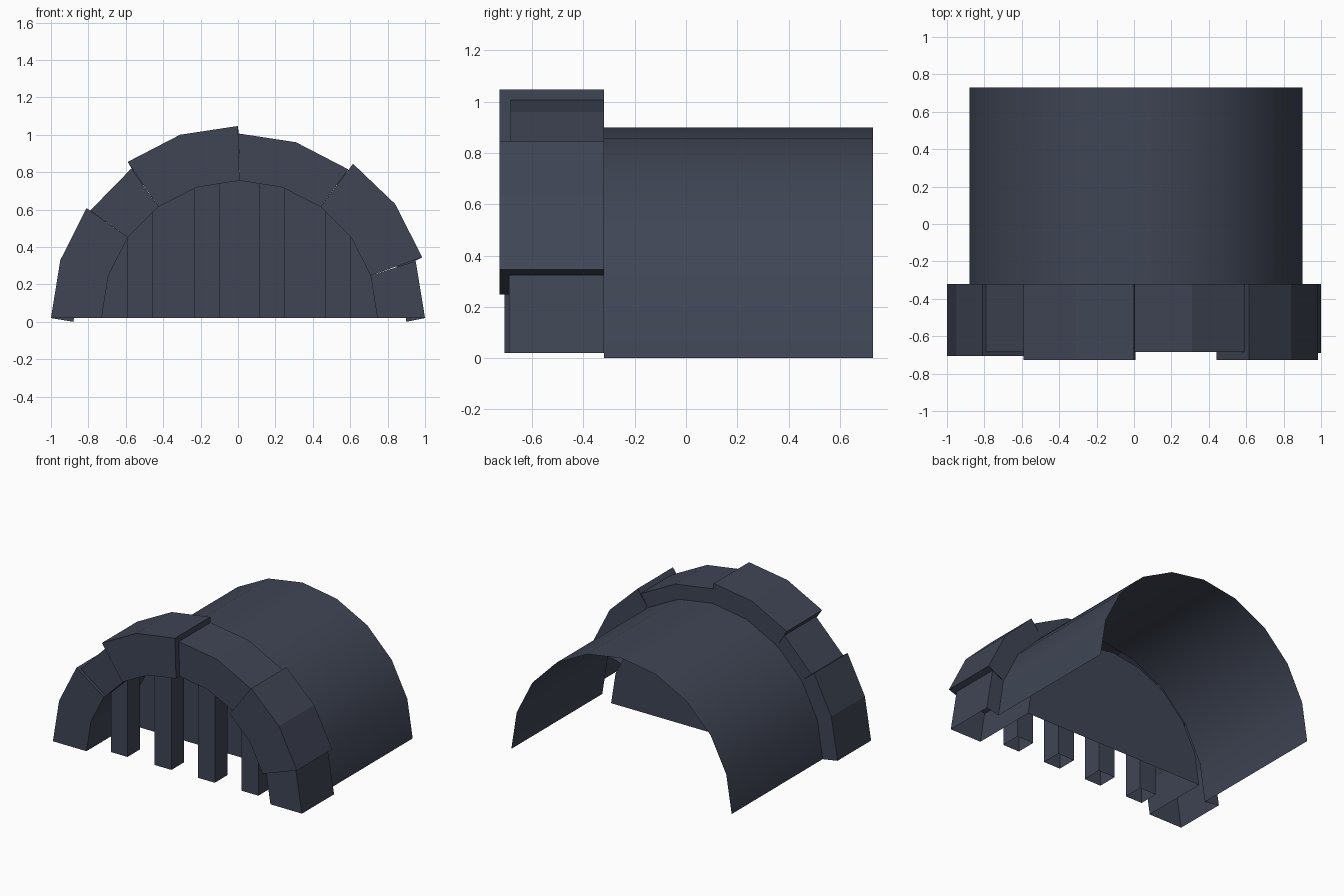
import bpy, bmesh, math

if "Cube" in bpy.data.objects:
    bpy.data.objects.remove(bpy.data.objects["Cube"])

slate = bpy.data.materials.new("dark slate")
slate.diffuse_color = (0.05, 0.06, 0.09, 1)
slate.use_nodes = True
slate.node_tree.nodes["Principled BSDF"].inputs["Base Color"].default_value = slate.diffuse_color

STEP = math.radians(18)
BACK = -0.32      # plane where stone arch meets the barrel
PANEL_Y = -0.20   # plane of the closing panel


def barrel_pt(i):
    """Barrel profile point i (0 = right foot, 10 = left foot)."""
    return (0.01 + 0.89 * math.cos(i * STEP), 0.9 * math.sin(i * STEP))


def inner_pt(i):
    """Inside edge of the stone arch."""
    return (0.008 + 0.737 * math.cos(i * STEP), 0.02 + 0.735 * math.sin(i * STEP))


def make(name, faces, smooth=False):
    """Object from a list of faces, each a list of points."""
    bm = bmesh.new()
    for f in faces:
        bm.faces.new([bm.verts.new(p) for p in f])
    bmesh.ops.remove_doubles(bm, verts=bm.verts, dist=0.0005)
    bmesh.ops.recalc_face_normals(bm, faces=bm.faces)
    me = bpy.data.meshes.new(name)
    bm.to_mesh(me)
    bm.free()
    me.materials.append(slate)
    me.polygons.foreach_set("use_smooth", [smooth] * len(me.polygons))
    ob = bpy.data.objects.new(name, me)
    bpy.context.collection.objects.link(ob)
    return ob


def at(p, y):
    return (p[0], y, p[1])


def strip(a, ya, b, yb):
    """Quads joining two profiles lying on planes ya and yb."""
    return [[at(a[k], ya), at(a[k + 1], ya), at(b[k + 1], yb), at(b[k], yb)]
            for k in range(len(a) - 1)]


# Open half-round barrel
prof = [barrel_pt(i) for i in range(11)]
make("tunnel_barrel", strip(prof, BACK, prof, 0.73), smooth=True)

# Uneven stone blocks: first profile step, front y, outer edge points
blocks = [
    (0, -0.69, [(1.0, 0.02), (0.95, 0.325)]),
    (1, -0.727, [(0.985, 0.345), (0.84, 0.63), (0.615, 0.845)]),
    (3, -0.685, [(0.59, 0.815), (0.31, 0.96), (0.002, 1.007)]),
    (5, -0.727, [(0.0, 1.047), (-0.31, 1.0), (-0.59, 0.855)]),
    (7, -0.685, [(-0.57, 0.82), (-0.79, 0.595)]),
    (8, -0.707, [(-0.81, 0.608), (-0.95, 0.33), (-1.0, 0.02)]),
]
for n, (start, front, outer) in enumerate(blocks):
    ids = range(start, start + len(outer))
    inner = [inner_pt(i) for i in ids]
    rim = [barrel_pt(i) for i in ids]
    faces = strip(outer, front, outer, BACK)       # top
    faces += strip(inner, front, inner, BACK)      # underside
    faces.append([at(p, front) for p in outer + inner[::-1]])
    faces += strip(outer, BACK, rim, BACK)         # back flange
    for k, end in ((0, 0), (-1, 10)):              # seams, feet left open
        if ids[k] != end:
            faces.append([at(outer[k], front), at(outer[k], BACK),
                          at(inner[k], BACK), at(inner[k], front)])
    make("arch_block_%d" % (n + 1), faces)

# Reveal and closing panel behind the bars
arch = [inner_pt(i) for i in range(11)]
make("back_panel", strip(arch, BACK, arch, PANEL_Y) + [[at(p, PANEL_Y) for p in arch]])

# Hollow square grate bars
for n, (x, top) in enumerate([(-0.5225, 0.64), (-0.1675, 0.77), (0.1825, 0.77), (0.535, 0.64)]):
    h, y0, y1 = 0.0675, -0.625, -0.48
    ring = [(x - h, y0), (x + h, y0), (x + h, y1), (x - h, y1)]
    faces = [[(*ring[k], 0.02), (*ring[k - 1], 0.02), (*ring[k - 1], top), (*ring[k], top)]
             for k in range(4)]
    make("grate_bar_%d" % (n + 1), faces)
